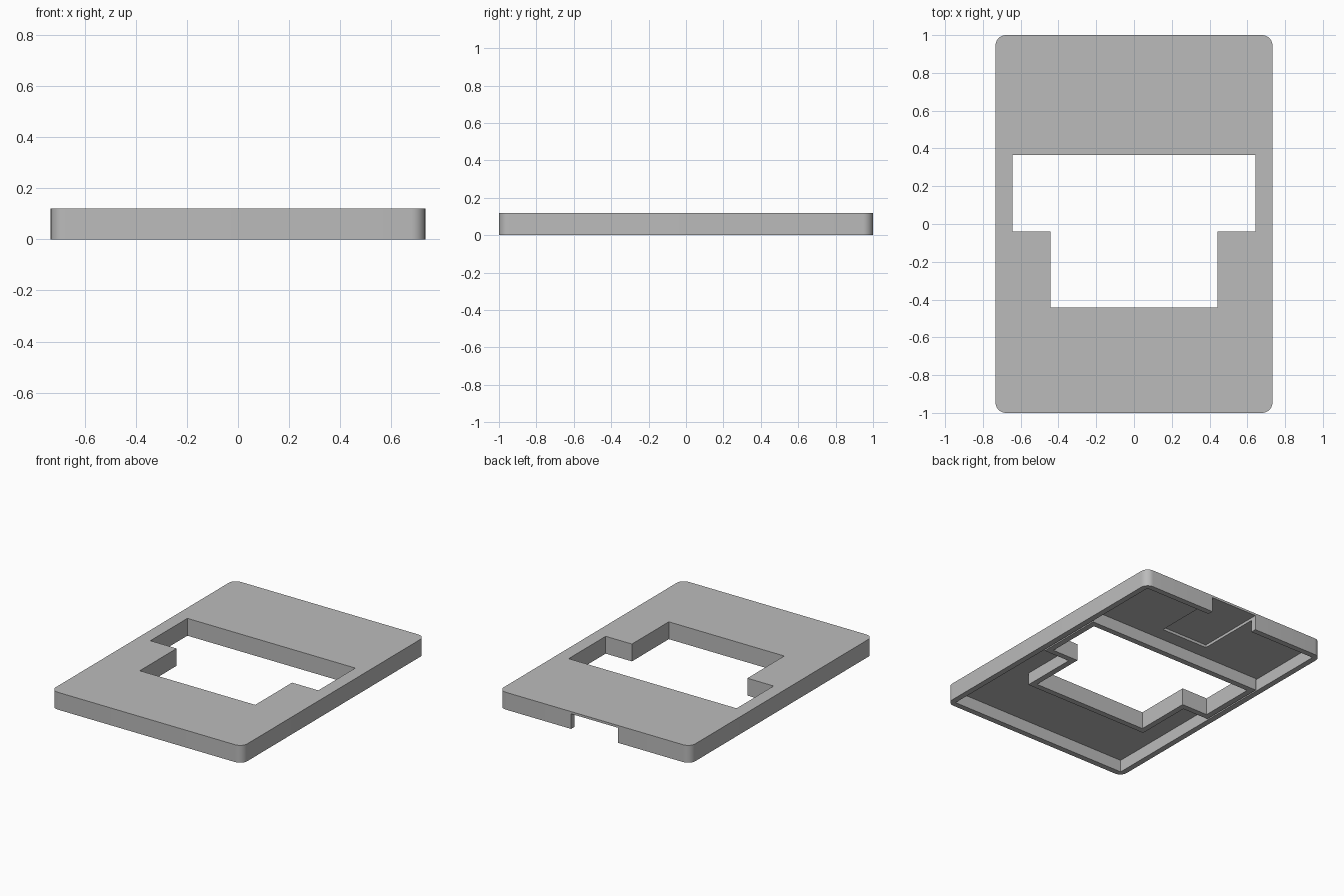
import bpy, bmesh, math

if "Cube" in bpy.data.objects:
    bpy.data.objects.remove(bpy.data.objects["Cube"])

HALF_X, HALF_Y, HEIGHT = 0.733, 1.0, 0.12
WALL = 0.04          # rim and inner wall thickness
CEILING = 0.085      # underside of the top skin
RADIUS = 0.055


def prism(name, points, z0, z1):
    """Extrude a counter-clockwise outline between two heights."""
    bm = bmesh.new()
    base = bm.faces.new([bm.verts.new((x, y, z0)) for x, y in points])
    top = bmesh.ops.extrude_face_region(bm, geom=[base])
    moved = [v for v in top["geom"] if isinstance(v, bmesh.types.BMVert)]
    bmesh.ops.translate(bm, verts=moved, vec=(0, 0, z1 - z0))
    bmesh.ops.recalc_face_normals(bm, faces=bm.faces)
    mesh = bpy.data.meshes.new(name)
    bm.to_mesh(mesh)
    bm.free()
    obj = bpy.data.objects.new(name, mesh)
    bpy.context.collection.objects.link(obj)
    return obj


def rect(x, y0, y1):
    return [(-x, y0), (x, y0), (x, y1), (-x, y1)]


def rounded_rect(x, y, r, steps=8):
    pts = []
    for i, (sx, sy) in enumerate([(1, 1), (-1, 1), (-1, -1), (1, -1)]):
        for k in range(steps + 1):
            a = math.pi / 2 * (i + k / steps)
            pts.append((sx * (x - r) + r * math.cos(a),
                        sy * (y - r) + r * math.sin(a)))
    return pts


def stepped_outline(pad):
    """Wide window at the back with a narrower part in front."""
    right = [(0.442 + pad, -0.443 - pad), (0.442 + pad, -0.04 - pad),
             (0.643 + pad, -0.04 - pad), (0.643 + pad, 0.365 + pad)]
    return right + [(-x, y) for x, y in reversed(right)]


def cut(obj, cutter):
    """Subtract the cutter, then discard it."""
    mod = obj.modifiers.new("cut", "BOOLEAN")
    mod.operation = "DIFFERENCE"
    mod.solver = "EXACT"
    mod.object = cutter
    bpy.context.view_layer.update()
    graph = bpy.context.evaluated_depsgraph_get()
    mesh = bpy.data.meshes.new_from_object(obj.evaluated_get(graph))
    obj.modifiers.clear()
    obj.data = mesh
    bpy.data.objects.remove(cutter)


# Solid slab with rounded corners
plate = prism("cover_plate", rounded_rect(HALF_X, HALF_Y, RADIUS), 0, HEIGHT)

# Hollow underside, leaving the rim and a wall around the window
hollow = prism("hollow_cutter", rect(HALF_X - WALL, -HALF_Y + WALL, HALF_Y - WALL),
               -0.1, CEILING)
cut(hollow, prism("wall_core", stepped_outline(WALL), -0.2, 0.2))
cut(plate, hollow)

# Window through the plate
cut(plate, prism("window_cutter", stepped_outline(0), -0.2, 0.2))

# Notch in the back rim that carries on as a shallow recess in the ceiling
cut(plate, prism("recess_cutter", rect(0.18, 0.505, 1.1), -0.1, 0.104))

# Single grey finish
grey = bpy.data.materials.new("mid_grey")
grey.use_nodes = True
colour = (0.5, 0.5, 0.5, 1)
grey.diffuse_color = colour
grey.node_tree.nodes["Principled BSDF"].inputs["Base Color"].default_value = colour
plate.data.materials.clear()
plate.data.materials.append(grey)
for poly in plate.data.polygons:
    poly.material_index = 0
plate.data.name = "cover_plate"

# Smooth only the rounded corners
bpy.ops.object.select_all(action="DESELECT")
plate.select_set(True)
bpy.context.view_layer.objects.active = plate
bpy.ops.object.shade_smooth_by_angle(angle=math.radians(30))
